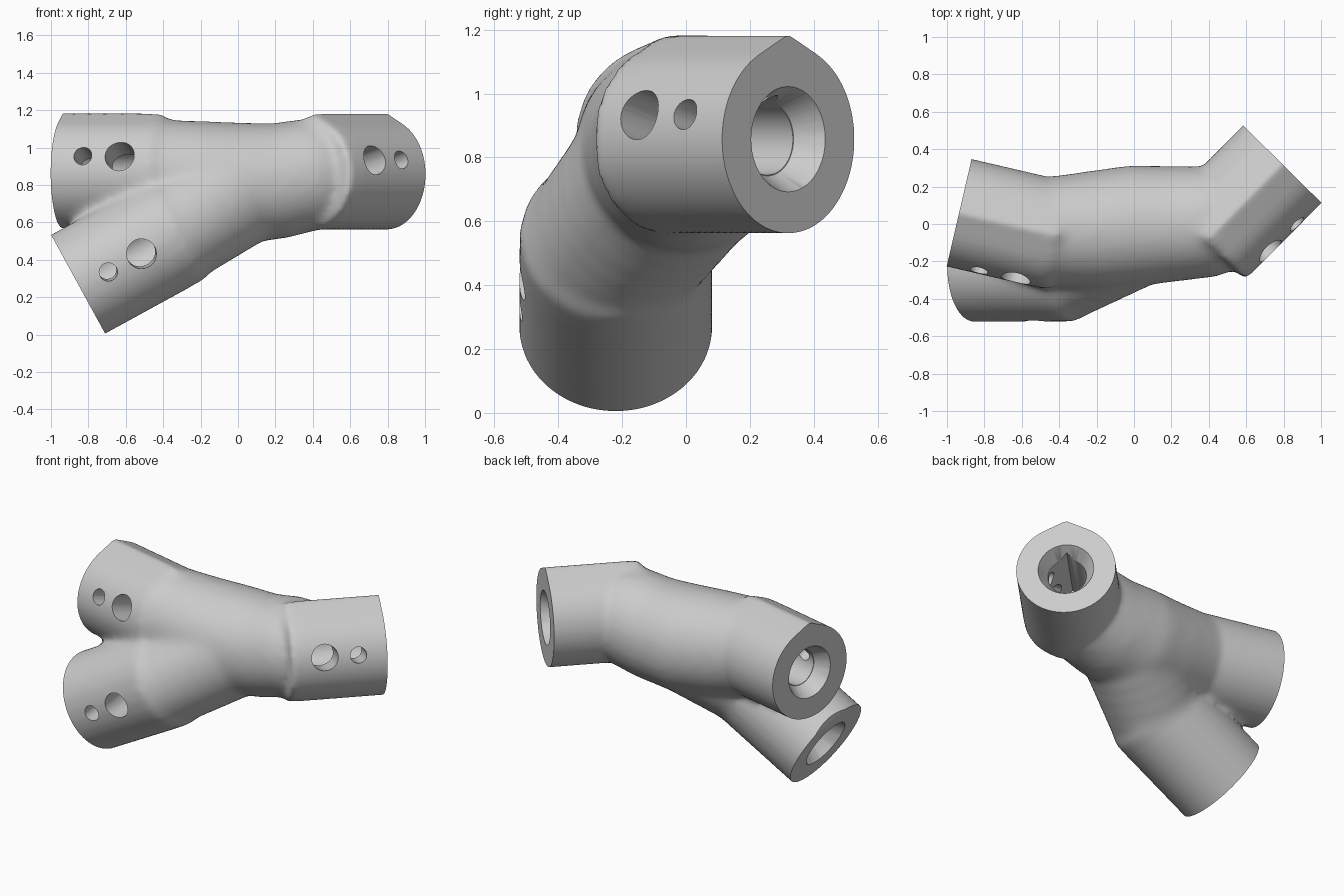
import bpy, bmesh
from math import sin, cos, pi
from mathutils import Matrix, Vector

if "Cube" in bpy.data.objects:
    bpy.data.objects.remove(bpy.data.objects["Cube"])

# End-face centre, outward axis, outer radius, ridge angle, socket length, pin-hole tilt
ARMS = [
    ((-0.935, 0.06, 0.863), (-0.974, 0.226, 0), 0.295, 0.42, 0.55, 0.32),
    ((0.793, 0.32, 0.857), (0.703, 0.711, 0), 0.295, 0.45, 0.58, 0.27),
    ((-0.855, -0.22, 0.27), (-0.877, 0, -0.48), 0.302, 0.0, 0.61, -0.07),
]
UP = Vector((0, 0, 1))


def frame(origin, axis):
    """Matrix whose z runs along the axis, y up and x sideways."""
    z = Vector(axis).normalized()
    y = (UP - z * UP.dot(z)).normalized()
    m = Matrix((y.cross(z), y, z)).transposed().to_4x4()
    m.translation = origin
    return m


def loft(bm, matrix, sections, ridge=0.0, n=72):
    """Closed solid from (position, radius) rings, pointed at the top by ridge."""
    rings = []
    for s, r in sections:
        ring = []
        for i in range(n):
            a = 2 * pi * i / n
            off = min(a, 2 * pi - a)
            rho = r / cos(max(0, ridge - off))
            ring.append(bm.verts.new(matrix @ Vector((rho * sin(a), rho * cos(a), s))))
        rings.append(ring)
    faces = [bm.faces.new(rings[0]), bm.faces.new(rings[-1])]
    for p, q in zip(rings, rings[1:]):
        for i in range(n):
            j = (i + 1) % n
            faces.append(bm.faces.new((p[i], p[j], q[j], q[i])))
    bmesh.ops.recalc_face_normals(bm, faces=faces)


def sphere_path(bm, points, steps=5):
    """Overlapping balls that sweep a soft limb through (x, y, z, radius) points."""
    for a, b in zip(points, points[1:]):
        for k in range(steps + 1):
            p = Vector(a).lerp(Vector(b), k / steps)
            bmesh.ops.create_uvsphere(bm, u_segments=32, v_segments=20, radius=p[3],
                                      matrix=Matrix.Translation(p[:3]))


def make(name, bm):
    mesh = bpy.data.meshes.new(name)
    bm.to_mesh(mesh)
    bm.free()
    obj = bpy.data.objects.new(name, mesh)
    bpy.context.collection.objects.link(obj)
    return obj


def apply(obj, kind, **settings):
    bpy.ops.object.select_all(action='DESELECT')
    bpy.context.view_layer.objects.active = obj
    obj.select_set(True)
    mod = obj.modifiers.new(kind.title(), kind)
    for key, value in settings.items():
        setattr(mod, key, value)
    bpy.ops.object.modifier_apply(modifier=mod.name)


# Three sockets, slightly overlong, and the soft hub between them
bm = bmesh.new()
for centre, axis, radius, ridge, length, tilt in ARMS:
    loft(bm, frame(centre, axis), [(-length, radius), (0.05, radius)], ridge)
sphere_path(bm, [(-0.5, -0.045, 0.865, 0.29), (-0.2, -0.03, 0.825, 0.317),
                 (0, -0.01, 0.81, 0.325), (0.2, 0, 0.82, 0.31), (0.37, 0.01, 0.853, 0.3)])
sphere_path(bm, [(-0.36, -0.22, 0.54, 0.29), (0, -0.03, 0.78, 0.31)])
joint = make("pipe_joint", bm)
apply(joint, 'REMESH', mode='VOXEL', voxel_size=0.02)


def in_hub(p):
    return all((p - Vector(c)).dot(Vector(d)) < 0.1 - l for c, d, r, g, l, t in ARMS)


def near_crease(p):
    return p.x < -0.3 and 0.5 < p.z < 0.8 and p.y < -0.1


# Soften the hub, keep the sockets crisp, and trim the socket ends flat
bm = bmesh.new()
bm.from_mesh(joint.data)
hub = [v for v in bm.verts if in_hub(v.co) or near_crease(v.co)]
for verts in [hub] * 8 + [bm.verts[:]] * 2:
    bmesh.ops.smooth_vert(bm, verts=verts, factor=0.5, use_axis_x=True,
                          use_axis_y=True, use_axis_z=True)
for centre, axis, *rest in ARMS:
    cut = bmesh.ops.bisect_plane(bm, geom=bm.verts[:] + bm.edges[:] + bm.faces[:], dist=1e-5,
                                 plane_co=centre, plane_no=axis, clear_outer=True)
    rim = [e for e in cut["geom_cut"] if isinstance(e, bmesh.types.BMEdge)]
    bmesh.ops.holes_fill(bm, edges=rim, sides=0)
bmesh.ops.recalc_face_normals(bm, faces=bm.faces)
bm.to_mesh(joint.data)
bm.free()

# Flared mouths with paired pin holes, then pointed bores
openings, bores = bmesh.new(), bmesh.new()
for centre, axis, radius, ridge, length, tilt in ARMS:
    m = frame(centre, axis)
    loft(openings, m, [(-0.09, 0.115), (0, 0.165), (0.05, 0.165)], n=48)
    loft(bores, m, [(-0.5, 0.112), (-0.05, 0.112)], ridge=0.65, n=48)
    side = m.col[0].xyz
    if side.y > 0:
        side = -side
    out = side * cos(tilt) + m.col[1].xyz * sin(tilt)
    for depth, r in ((-0.375, 0.08), (-0.173, 0.049)):
        loft(openings, frame(m @ Vector((0, 0, depth)), out), [(0, r), (0.5, r)], n=32)
for solids in (openings, bores):
    cutter = make("cutter", solids)
    apply(joint, 'BOOLEAN', operation='DIFFERENCE', solver='EXACT', object=cutter)
    bpy.data.objects.remove(cutter)

# Plain grey finish
grey = bpy.data.materials.new("grey")
grey.use_nodes = True
grey.diffuse_color = (0.6, 0.6, 0.6, 1)
grey.node_tree.nodes["Principled BSDF"].inputs["Base Color"].default_value = (0.6, 0.6, 0.6, 1)
joint.data.materials.clear()
joint.data.materials.append(grey)
bpy.ops.object.shade_smooth_by_angle(angle=0.6)
